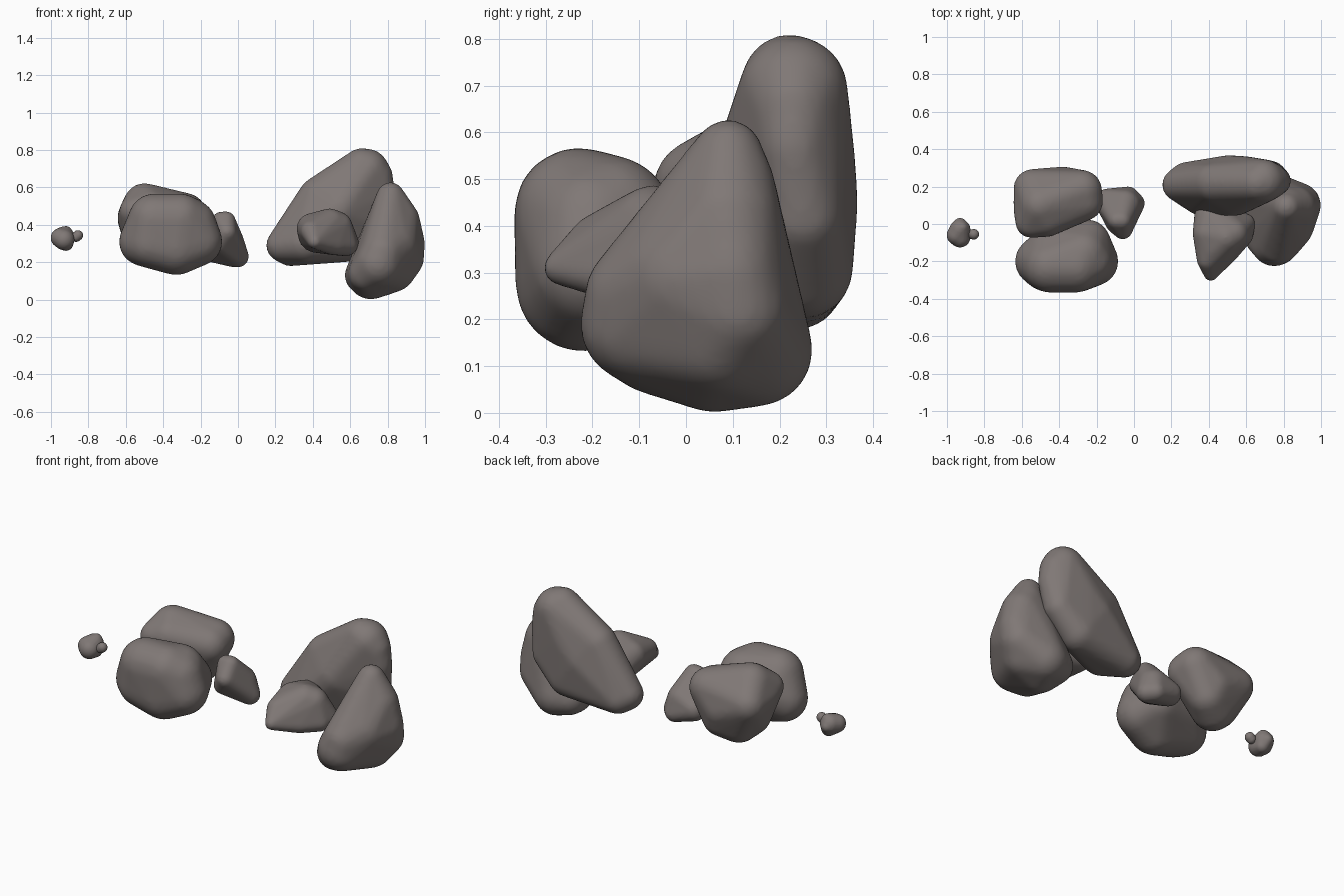
import bpy, bmesh
from mathutils import Matrix

stone = bpy.data.materials.new("warm_grey_stone")
stone.diffuse_color = (0.215, 0.188, 0.18, 1)


def rock(name, balls, voxel):
    """Rounded boulder: convex hull wrapped around a few balls (x, y, z, radius)."""
    bm = bmesh.new()
    for x, y, z, r in balls:
        bmesh.ops.create_icosphere(bm, subdivisions=3, radius=r,
                                   matrix=Matrix.Translation((x, y, z)))
    bmesh.ops.delete(bm, geom=bm.faces[:], context='FACES_ONLY')
    bmesh.ops.convex_hull(bm, input=bm.verts[:])
    bmesh.ops.delete(bm, geom=[v for v in bm.verts if not v.link_faces], context='VERTS')
    bmesh.ops.delete(bm, geom=[e for e in bm.edges if not e.link_faces], context='EDGES')
    bmesh.ops.recalc_face_normals(bm, faces=bm.faces[:])
    me = bpy.data.meshes.new(name)
    bm.to_mesh(me)
    bm.free()
    me.materials.append(stone)
    for p in me.polygons:
        p.use_smooth = True
    ob = bpy.data.objects.new(name, me)
    bpy.context.collection.objects.link(ob)
    # Even out the surface, then wear the ridges down
    rm = ob.modifiers.new("even_mesh", 'REMESH')
    rm.mode = 'VOXEL'
    rm.voxel_size = voxel
    rm.use_smooth_shade = True
    sm = ob.modifiers.new("weathering", 'SMOOTH')
    sm.factor = 0.5
    sm.iterations = 8
    return ob


# Left group
rock("left_front_boulder", [
    (-.505, -.20, .31, .132), (-.45, -.23, .43, .137), (-.31, -.23, .43, .137),
    (-.27, -.16, .42, .13), (-.33, -.22, .275, .145), (-.47, -.23, .30, .13),
    (-.215, -.20, .31, .132), (-.25, -.10, .34, .125), (-.45, -.12, .35, .11),
    (-.38, -.21, .36, .155), (-.25, -.20, .40, .135)], .013)
rock("left_back_boulder", [
    (-.54, .08, .44, .105), (-.54, .19, .43, .105), (-.50, .10, .51, .113),
    (-.47, .04, .48, .11), (-.28, .18, .46, .11), (-.27, .12, .45, .105),
    (-.44, .13, .28, .12), (-.38, .19, .37, .118), (-.55, .01, .47, .085),
    (-.36, .18, .30, .105), (-.50, .10, .32, .11)], .013)
rock("left_wedge_stone", [
    (-.09, .02, .42, .05), (-.065, .02, .42, .052), (-.06, -.03, .36, .052),
    (0, .11, .23, .058), (-.03, .145, .23, .056), (-.14, .12, .27, .07),
    (-.10, 0, .30, .05), (-.055, .08, .36, .05), (-.05, .10, .30, .085)], .008)

# Far left pebbles
rock("far_left_pebble", [
    (-.95, -.06, .33, .052), (-.93, -.07, .32, .056), (-.93, -.03, .335, .056),
    (-.92, -.02, .36, .033), (-.92, -.03, .30, .04), (-.93, 0, .33, .033)], .004)
rock("far_left_tiny_pebble", [
    (-.865, -.055, .335, .027), (-.856, -.055, .343, .028)], .0022)

# Right group
rock("right_back_slab", [
    (.24, .21, .29, .09), (.28, .24, .27, .092), (.36, .15, .30, .105),
    (.60, .25, .31, .108), (.54, .16, .48, .117), (.69, .23, .69, .117),
    (.66, .22, .71, .10), (.735, .23, .66, .093), (.765, .23, .57, .075),
    (.43, .22, .55, .107), (.73, .25, .42, .088), (.50, .26, .45, .108),
    (.34, .21, .44, .09), (.60, .24, .55, .122)], .013)
rock("right_middle_stone", [
    (.41, -.268, .31, .037), (.395, -.19, .365, .06), (.395, -.05, .38, .082),
    (.425, -.13, .38, .075), (.49, -.07, .397, .09), (.53, -.05, .39, .082),
    (.59, 0, .30, .058), (.58, -.06, .29, .058), (.42, .03, .35, .10),
    (.51, -.15, .29, .052)], .009)
rock("right_front_boulder", [
    (.815, .09, .553, .075), (.83, .10, .49, .09), (.90, .10, .30, .10),
    (.885, .11, .22, .11), (.75, -.10, .19, .127), (.77, -.10, .25, .117),
    (.71, .06, .123, .123), (.67, .14, .13, .10), (.75, .15, .135, .122),
    (.69, -.07, .14, .10), (.86, .09, .42, .113), (.83, .07, .16, .12),
    (.82, 0, .29, .145)], .013)
